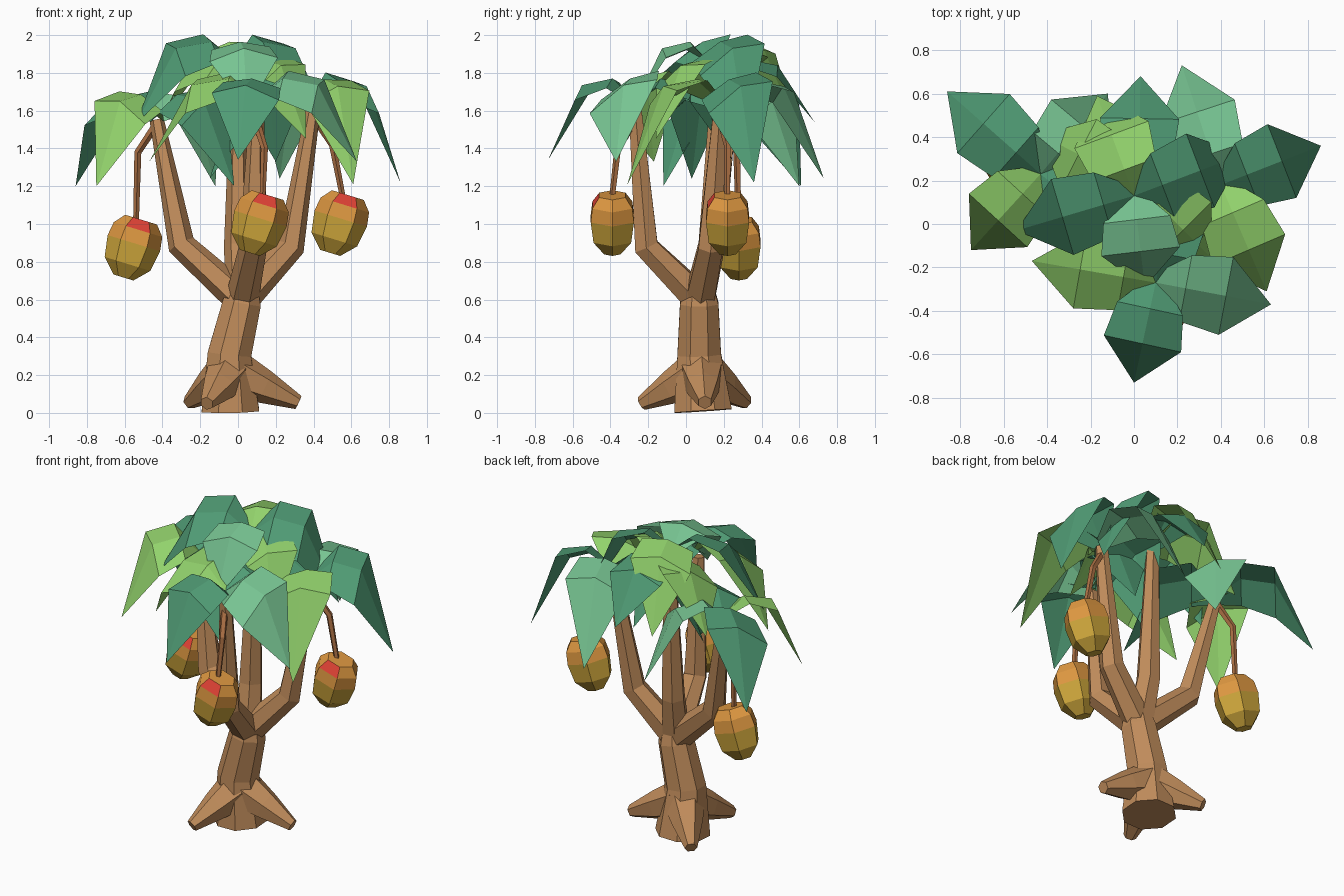
import bpy, bmesh, math
from mathutils import Vector, Matrix

cube = bpy.data.objects.get("Cube")
if cube:
    bpy.data.objects.remove(cube)


def material(name, rgb):
    lin = [(c / 255 / 12.92) if c < 11 else ((c / 255 + 0.055) / 1.055) ** 2.4 for c in rgb]
    m = bpy.data.materials.new(name)
    m.use_nodes = True
    m.diffuse_color = (*lin, 1)
    m.node_tree.nodes["Principled BSDF"].inputs["Base Color"].default_value = (*lin, 1)
    return m


BARK = material("bark brown", (192, 140, 91))
STEM = material("stem brown", (172, 112, 68))
TEAL = material("deep green", (80, 156, 117))
PALE = material("pale green", (119, 196, 146))
LIME = material("lime green", (146, 210, 108))
GOLD = material("fruit gold", (208, 168, 60))
ORANGE = material("fruit orange", (222, 152, 65))
RED = material("fruit red", (220, 65, 52))


def finish(name, bm, mats):
    mesh = bpy.data.meshes.new(name)
    bm.to_mesh(mesh)
    bm.free()
    for m in mats:
        mesh.materials.append(m)
    obj = bpy.data.objects.new(name, mesh)
    bpy.context.collection.objects.link(obj)
    return obj


def skin(bm, rings):
    """Bridge consecutive rings and close both ends."""
    n = len(rings[0])
    for a, b in zip(rings, rings[1:]):
        for i in range(n):
            j = (i + 1) % n
            bm.faces.new((a[i], a[j], b[j], b[i]))
    bm.faces.new(rings[0][::-1])
    bm.faces.new(rings[-1])
    bmesh.ops.recalc_face_normals(bm, faces=bm.faces)


def tube(name, points, radii, sides, mat):
    """Tapered faceted tube whose rings bisect each bend."""
    pts = [Vector(p) for p in points]
    bm = bmesh.new()
    rings = []
    for k, (p, r) in enumerate(zip(pts, radii)):
        before = (p - pts[k - 1]).normalized() if k else Vector()
        after = (pts[k + 1] - p).normalized() if k + 1 < len(pts) else Vector()
        t = (before + after).normalized()
        u = Vector((0, 1, 0)) if abs(t.y) < 0.8 else Vector((1, 0, 0))
        u = (u - t * u.dot(t)).normalized()
        v = t.cross(u)
        angles = [math.tau * (i + 0.5) / sides for i in range(sides)]
        rings.append([bm.verts.new(p + (u * math.cos(a) + v * math.sin(a)) * r) for a in angles])
    skin(bm, rings)
    return finish(name, bm, [mat])


def leaf(name, base, tip, mat):
    """Folded drooping leaf, rolled so that its rearward edge sits higher."""
    base, tip = Vector(base), Vector(tip)
    run = Vector((tip.x - base.x, tip.y - base.y, 0))
    side = Vector((-run.y, run.x, 0)).normalized()
    side.z = side.y * 0.5
    bm = bmesh.new()
    rows = []
    # fraction of run, height above base, half width, edge drop
    for f, h, w, drop in ((0, 0, 0.05, 0.01), (0.26, 0.115, 0.155, 0.035), (0.61, 0.08, 0.182, 0.06)):
        mid = base + run * f + Vector((0, 0, h))
        down = Vector((0, 0, -drop))
        rows.append([bm.verts.new(q) for q in (mid + side * w + down, mid, mid - side * w + down)])
    point = bm.verts.new(tip)
    for a, b in zip(rows, rows[1:]):
        for i in (0, 1):
            bm.faces.new((a[i], b[i], b[i + 1], a[i + 1]))
    for i in (0, 1):
        bm.faces.new((rows[-1][i], point, rows[-1][i + 1]))
    return finish(name, bm, [mat])


def fruit(name, center):
    """Six-sided leaning fruit, orange above, with one red shoulder face at the front."""
    profile = ((-0.16, 0.05), (-0.085, 0.115), (0.03, 0.132), (0.105, 0.122), (0.16, 0.08))
    place = Matrix.Translation(center) @ Matrix.Rotation(math.radians(17), 4, 'Y')
    bm = bmesh.new()
    rings = []
    for z, r in profile:
        angles = [math.tau * i / 6 for i in range(6)]
        rings.append([bm.verts.new(place @ Vector((r * 1.1 * math.cos(a), r * math.sin(a), z)))
                      for a in angles])
    skin(bm, rings)
    inverse = place.inverted()
    for f in bm.faces:
        local = inverse @ f.calc_center_median()
        if local.z > 0.11 and local.y < -0.07:
            f.material_index = 2
        elif local.z > 0.05:
            f.material_index = 1
    return finish(name, bm, [GOLD, ORANGE, RED])


# Trunk and roots
tube("trunk", [(-0.04, 0.09, 0.01), (-0.045, 0.07, 0.31), (0.02, 0.07, 0.58), (0.03, 0.07, 0.68)],
     [0.165, 0.125, 0.11, 0.08], 8, BARK)
for name, tip in (("left_root", (0.32, 0.1, 0.055)), ("back_root", (-0.26, 0.32, 0.055)),
                  ("front_root", (-0.165, -0.235, 0.05))):
    start = Vector((-0.04, 0.08, 0.22))
    end = Vector(tip)
    tube(name, [start, start.lerp(end, 0.5), end], [0.13, 0.09, 0.038], 6, BARK)

# Branches
fork = (0.02, 0.07, 0.6)
branches = {
    "right_branch": [(-0.3, 0.14, 0.89), (-0.43, 0.23, 1.55)],
    "front_branch": [(0.08, -0.21, 0.88), (0.1, -0.27, 1.62)],
    "left_branch": [(0.28, 0.13, 0.88), (0.4, 0.18, 1.62)],
    "back_branch": [(0.0, 0.13, 0.89), (0.0, 0.17, 1.8)],
}
for name, path in branches.items():
    tube(name, [fork] + path, [0.088, 0.074, 0.038], 6, BARK)

# Leaf crowns, one per branch tip, with a lower layer at the back
crowns = {
    "right": ((-0.43, 0.23, 1.57), [((-0.86, 0.61, 1.2), TEAL), ((-0.75, -0.12, 1.2), LIME),
                                    ((-0.12, 0.6, 1.2), PALE), ((-0.02, -0.12, 1.2), TEAL)]),
    "front": ((0.1, -0.27, 1.655), [((0.63, -0.37, 1.33), PALE), ((-0.47, -0.17, 1.33), LIME),
                                    ((0.0, -0.73, 1.34), TEAL), ((0.2, 0.25, 1.33), TEAL)]),
    "left": ((0.4, 0.18, 1.65), [((0.22, 0.73, 1.24), PALE), ((0.86, 0.36, 1.22), TEAL),
                                 ((0.61, -0.31, 1.21), LIME), ((-0.15, 0.03, 1.24), TEAL)]),
    "top": ((0.0, 0.13, 1.85), [((-0.54, -0.03, 1.53), TEAL), ((0.5, 0.32, 1.46), TEAL),
                                ((0.05, -0.29, 1.6), PALE), ((-0.17, 0.59, 1.5), LIME)]),
    "back": ((0.02, 0.18, 1.76), [((0.03, 0.68, 1.54), TEAL), ((0.36, -0.16, 1.45), LIME),
                                  ((-0.43, 0.41, 1.5), LIME)]),
}
for crown, (base, leaves) in crowns.items():
    for k, (tip, mat) in enumerate(leaves):
        leaf(f"{crown}_leaf_{k + 1}", base, tip, mat)

# Hanging fruits with bent stems
hanging = {
    "right": ((-0.43, 0.23, 1.53), (-0.53, 0.27, 1.38), (-0.56, 0.28, 0.87)),
    "front": ((0.1, -0.28, 1.53), (0.14, -0.36, 1.4), (0.11, -0.39, 1.0)),
    "left": ((0.4, 0.18, 1.57), (0.5, 0.22, 1.42), (0.535, 0.22, 1.0)),
}
for name, (start, bend, center) in hanging.items():
    fruit(name + "_fruit", center)
    tube(name + "_stem", [start, bend, Vector(center) + Vector((0.02, 0, 0.14))],
         [0.022, 0.02, 0.016], 5, STEM)
